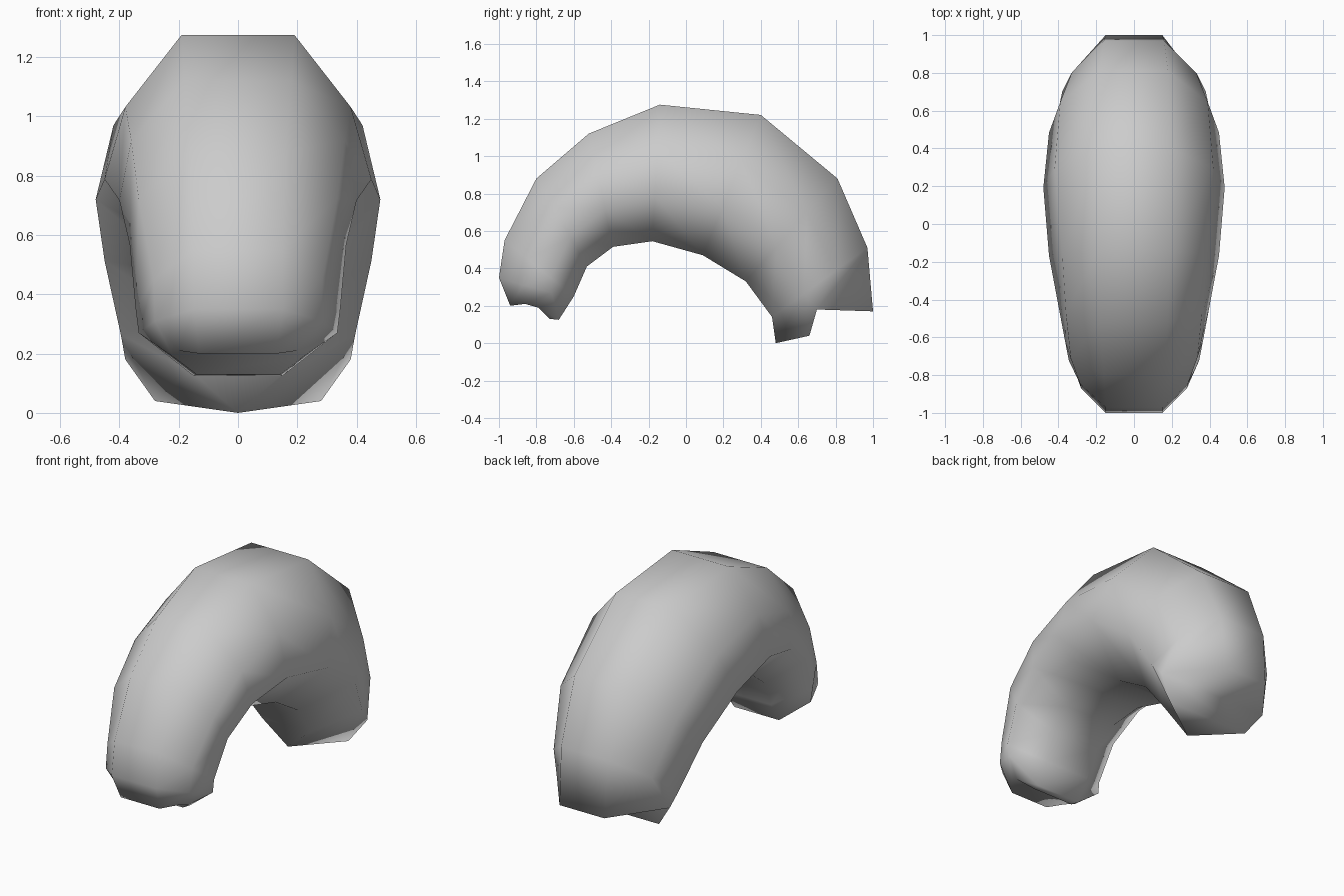
import bpy, bmesh

if "Cube" in bpy.data.objects:
    bpy.data.objects.remove(bpy.data.objects["Cube"])

# Each section: outer, upper side, lower side and inner point, as (half width, y, z)
END = [[(.13, -.94, .20), (.20, -.86, .21), (.22, -.79, .19), (.14, -.73, .13)],
       [(.15, -1.0, .35), (.28, -.87, .31), (.335, -.72, .27), (.15, -.68, .125)]]

# Regular sections: outer y, z, inner y, z, then the four half widths
ARCH = [(-.97, .55, -.60, .25, .15, .285, .345, .15),
        (-.80, .88, -.53, .41, .16, .335, .365, .16),
        (-.52, 1.12, -.39, .515, .18, .36, .40, .17),
        (-.14, 1.275, -.18, .545, .19, .38, .45, .18),
        (.40, 1.22, .09, .47, .19, .42, .48, .19),
        (.81, .88, .32, .33, .18, .39, .45, .18),
        (.97, .51, .46, .14, .16, .33, .395, .16)]


def section(oy, oz, iy, iz, *widths):
    """Spread four points evenly from the outer to the inner edge."""
    return [(w, oy + (iy - oy) * k / 3, oz + (iz - oz) * k / 3)
            for k, w in enumerate(widths)]


# Wide foot, pointed on its inner side
FOOT = [(.15, 1.0, .17), (.38, .70, .18), (.28, .66, .04), (0, .48, 0)]

sections = END + [section(*row) for row in ARCH] + [FOOT]

# Curved tube: mirrored eight-point rings, bridged and capped
bm = bmesh.new()
rings = []
for half in sections:
    pts = half + [(-x, y, z) for x, y, z in reversed(half)]
    rings.append([bm.verts.new(p) for p in pts])
for a, b in zip(rings, rings[1:]):
    for i in range(8):
        j = (i + 1) % 8
        bm.faces.new((a[i], a[j], b[j], b[i]))
for ring in (rings[0], rings[-1]):
    for i in range(3):
        bm.faces.new((ring[i], ring[i + 1], ring[6 - i], ring[7 - i]))
bmesh.ops.remove_doubles(bm, verts=bm.verts, dist=.0005)
bmesh.ops.recalc_face_normals(bm, faces=bm.faces)
for f in bm.faces:
    f.smooth = True

mesh = bpy.data.meshes.new("curved_tube")
bm.to_mesh(mesh)
bm.free()
tube = bpy.data.objects.new("curved_tube", mesh)
bpy.context.collection.objects.link(tube)

grey = bpy.data.materials.new("light_grey")
grey.diffuse_color = (.6, .6, .6, 1)
grey.use_nodes = True
grey.node_tree.nodes["Principled BSDF"].inputs["Base Color"].default_value = grey.diffuse_color
mesh.materials.append(grey)
